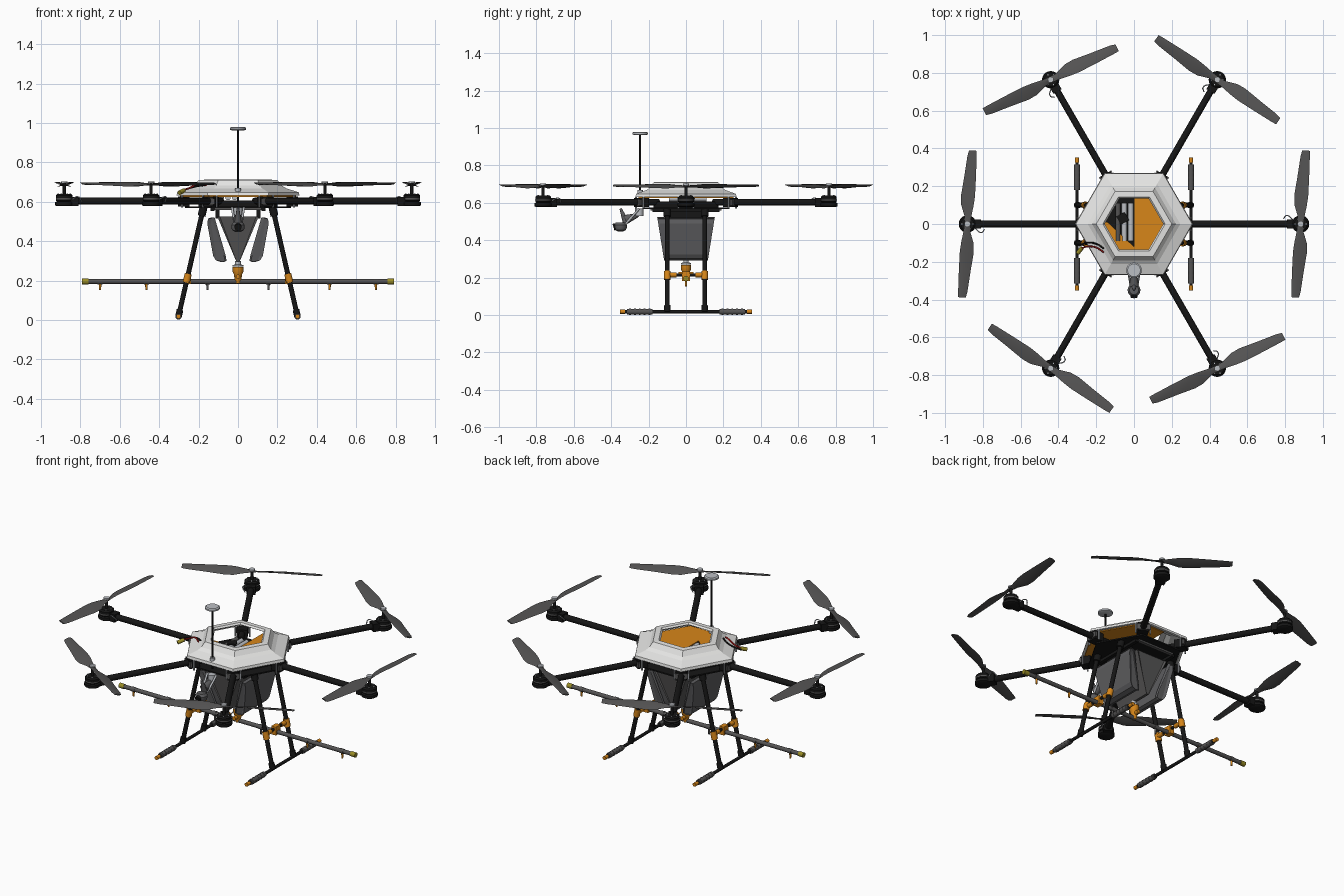
import bpy, bmesh
from math import sin, cos, pi, radians
from mathutils import Vector, Matrix

cube = bpy.data.objects.get("Cube")
if cube:
    bpy.data.objects.remove(cube, do_unlink=True)


def material(name, r, g, b):
    m = bpy.data.materials.new(name)
    m.use_nodes = True
    m.diffuse_color = (r, g, b, 1)
    bsdf = next(n for n in m.node_tree.nodes if n.type == 'BSDF_PRINCIPLED')
    bsdf.inputs["Base Color"].default_value = (r, g, b, 1)
    bsdf.inputs["Roughness"].default_value = 0.6
    return m


WHITE = material("shell white", 0.78, 0.78, 0.77)
BLACK = material("carbon black", 0.008, 0.008, 0.008)
GREY = material("blade grey", 0.09, 0.088, 0.088)
TANK = material("tank grey", 0.11, 0.11, 0.115)
ORANGE = material("orange", 0.68, 0.24, 0.01)
SILVER = material("silver", 0.5, 0.52, 0.55)
GOLD = material("olive gold", 0.33, 0.27, 0.02)
RED = material("wire red", 0.4, 0.01, 0.01)


def finish(name, bm, mat, smooth=False):
    bmesh.ops.recalc_face_normals(bm, faces=bm.faces[:])
    me = bpy.data.meshes.new(name)
    bm.to_mesh(me)
    bm.free()
    me.materials.append(mat)
    ob = bpy.data.objects.new(name, me)
    bpy.context.collection.objects.link(ob)
    if smooth:
        bpy.ops.object.select_all(action='DESELECT')
        ob.select_set(True)
        bpy.context.view_layer.objects.active = ob
        bpy.ops.object.shade_smooth_by_angle(angle=radians(35))
    return ob


def rod(name, a, b, r, mat, r2=None, sides=16):
    """Cylinder or cone from a to b."""
    a, b = Vector(a), Vector(b)
    d = b - a
    bm = bmesh.new()
    m = Matrix.Translation((a + b) / 2) @ d.to_track_quat('Z', 'Y').to_matrix().to_4x4()
    bmesh.ops.create_cone(bm, cap_ends=True, segments=sides, radius1=r,
                          radius2=r if r2 is None else r2, depth=d.length, matrix=m)
    return finish(name, bm, mat, True)


def box(name, c, size, mat, turn=0):
    bm = bmesh.new()
    bmesh.ops.create_cube(bm, size=1, matrix=Matrix.Translation(c)
                          @ Matrix.Rotation(turn, 4, 'Z') @ Matrix.Diagonal((*size, 1)))
    return finish(name, bm, mat)


def loft(name, rings, mat, smooth=False, caps=True):
    """Skin a list of rings that have equal point counts."""
    bm = bmesh.new()
    vs = [[bm.verts.new(p) for p in ring] for ring in rings]
    n = len(vs[0])
    for lo, hi in zip(vs, vs[1:]):
        for i in range(n):
            bm.faces.new((lo[i], lo[(i + 1) % n], hi[(i + 1) % n], hi[i]))
    if caps:
        bm.faces.new(vs[0])
        bm.faces.new(vs[-1])
    return finish(name, bm, mat, smooth)


def lathe(name, profile, mat, centre=(0, 0, 0), sides=20, smooth=True, caps=True):
    c = Vector(centre)
    rings = [[c + Vector((r * cos(2 * pi * i / sides), r * sin(2 * pi * i / sides), z))
              for i in range(sides)] for r, z in profile]
    return loft(name, rings, mat, smooth, caps)


def plate(name, outline, z, thick, mat):
    return loft(name, [[(x, y, z + h) for x, y in outline] for h in (0, thick)], mat)


def wire(name, pts, r, mat):
    cu = bpy.data.curves.new(name, 'CURVE')
    cu.dimensions = '3D'
    cu.bevel_depth, cu.bevel_resolution, cu.resolution_u = r, 2, 6
    sp = cu.splines.new('BEZIER')
    sp.bezier_points.add(len(pts) - 1)
    for bp, p in zip(sp.bezier_points, pts):
        bp.co = p
        bp.handle_left_type = bp.handle_right_type = 'AUTO'
    cu.materials.append(mat)
    bpy.context.collection.objects.link(bpy.data.objects.new(name, cu))


# Hexagonal shell with an open top
lathe("shell", [(.295, .632), (.312, .632), (.308, .648), (.245, .668), (.222, .682), (.2, .71),
                (.165, .712), (.155, .702), (.19, .698), (.215, .672), (.295, .645), (.295, .632)],
      WHITE, sides=6, smooth=False, caps=False)

# Frame plates and electronics
lathe("bottom_plate", [(.27, .568), (.27, .576)], BLACK, sides=6, smooth=False)
lathe("core_box", [(.2, .576), (.2, .606)], BLACK, sides=6, smooth=False)
plate("orange_deck", [(.295, 0), (.148, .255), (0, .255), (0, -.12), (-.14, .01), (-.295, 0),
                      (-.148, -.255), (.148, -.255)], .625, .006, ORANGE)
for i in range(3):
    rod("battery_cell", (-.085 + i * .034, -.09, .622), (-.085 + i * .034, .11, .622), .014,
        SILVER if i else GREY)
box("controller", (-.06, .03, .634), (.05, .05, .012), BLACK, .5)
for s in (-1, 1):
    box("belly_rail", (s * .13, 0, .56), (.02, .36, .016), BLACK)
for i in range(4):
    box("belly_slat", (0, -.18 + .12 * i, .563), (.24, .02, .01), GREY)

# Six arms, each with clamp, motor and propeller
for k in range(6):
    a = k * pi / 3
    d = Vector((cos(a), sin(a), 0))
    side = Vector((-sin(a), cos(a), 0))
    up = Vector((0, 0, 1))
    hub = d * .882
    rod("arm", d * .17 + up * .603, d * .87 + up * .603, .0175, BLACK)
    box("arm_clamp", d * .275 + up * .602, (.06, .06, .05), BLACK, a)
    box("clamp_plate", d * .3 + up * .602, (.012, .075, .03), GREY, a)
    for s in (-1, 1):
        rod("clamp_bolt", d * .285 + side * s * .04 + up * .57,
            d * .285 + side * s * .04 + up * .632, .005, SILVER, sides=8)
    lathe("motor_mount", [(.04, .578), (.046, .582), (.046, .598), (.04, .602)], BLACK, hub)
    box("motor_bracket", d * .835 + up * .602, (.05, .05, .046), BLACK, a)
    lathe("motor", [(.034, .6), (.042, .606), (.042, .632), (.034, .64)], BLACK, hub)
    lathe("motor_band", [(.0428, .612), (.0428, .618)], GREY, hub)
    for j in range(6):
        q = hub + Vector((cos(j * pi / 3), sin(j * pi / 3), 0)) * .03
        rod("motor_bolt", q + up * .636, q + up * .643, .004, SILVER, sides=8)
    rod("motor_shaft", hub + up * .638, hub + up * .695, .008, BLACK)
    rod("prop_cap", hub + up * .694, hub + up * .703, .016, SILVER)
    wire("motor_lead", [hub - d * .04 + side * .02 + up * .61, hub - d * .07 + side * .045 + up * .625,
                        hub - d * .09 + side * .03 + up * .6], .003, SILVER)
    # Blade stations: radius, trailing edge, leading edge, pitch height
    turn = radians(86) + a
    along = Vector((cos(turn), sin(turn), 0))
    across = Vector((sin(turn), -cos(turn), 0))
    stations = [(0, .016, .016, 0), (.04, .018, .018, .006), (.1, .04, .026, .012),
                (.15, .044, .03, .011), (.25, .034, .028, .008), (.36, .025, .024, .005),
                (.39, .018, .022, .004)]
    for s in (-1, 1):
        rings = []
        for r, back, front, h in stations:
            p = hub + along * s * r + up * (.688 + .012 * r)
            e, f = -across * s * back - up * h, across * s * front + up * h
            t = up * .005
            rings.append([p + e, p + e * .3 - t, p + f, p + f * .3 + t])
        loft("propeller_blade", rings, GREY, True)

# Landing gear
for s in (-1, 1):
    for t in (-1, 1):
        top, foot = Vector((s * .175, t * .1, .572)), Vector((s * .302, t * .1, .018))
        rod("leg", top, foot, .0125, BLACK)
        rod("leg_socket", top, top.lerp(foot, .08), .02, BLACK)
        rod("leg_clamp", top.lerp(foot, .61), top.lerp(foot, .69), .018, ORANGE)
        rod("leg_foot", top.lerp(foot, .94), top.lerp(foot, 1.0), .017, BLACK)
        rod("skid_foam", (s * .302, t * .18, .018), (s * .302, t * .315, .018), .015, GREY)
        for j in range(5):
            y = t * (.195 + j * .026)
            rod("foam_rib", (s * .302, y - .005, .018), (s * .302, y + .005, .018), .0165, GREY)
        rod("skid_tip", (s * .302, t * .325, .018), (s * .302, t * .352, .018), .011, ORANGE)
    rod("skid", (s * .302, -.33, .018), (s * .302, .33, .018), .009, BLACK)
    rod("leg_crossbar", (s * .254, -.1, .215), (s * .254, .1, .215), .008, BLACK)
    for y in (-.07, .07):
        rod("crossbar_sleeve", (s * .254, y - .02, .215), (s * .254, y + .02, .215), .013, ORANGE)
    box("boom_clamp", (s * .254, 0, .207), (.03, .044, .05), ORANGE)

# Spray boom with nozzles
rod("spray_boom", (-.77, 0, .195), (.77, 0, .195), .012, GREY)
for s in (-1, 1):
    rod("boom_cap", (s * .76, 0, .195), (s * .792, 0, .195), .0145, GOLD)
    for x, m in ((.155, GREY), (.465, ORANGE), (.7, ORANGE)):
        rod("nozzle", (s * x, 0, .19), (s * x, 0, .152), .007, m, .005)
        rod("nozzle_collar", (s * (x - .012), 0, .195), (s * (x + .012), 0, .195), .014, GREY)

# Tank: tapered centre hopper and two slanted side lobes
def slab(name, outline, mat):
    rings = []
    for e, inset in ((-1, .03), (-1, 0), (1, 0), (1, .03)):
        rings.append([(x * (1 - inset * 4), e * (.155 - .16 * (.53 - z) - inset * .2), z)
                      for x, z in outline])
    return loft(name, rings, mat)


slab("tank_hopper", [(-.105, .525), (.105, .525), (.008, .295), (-.008, .295)], GREY)
for s in (-1, 1):
    slab("tank_lobe", [(s * x, z) for x, z in
                       ((.135, .52), (.152, .515), (.156, .49), (.126, .325), (.112, .302),
                        (.085, .293), (.066, .3), (.072, .33))], TANK)
    box("tank_hanger", (s * .105, 0, .54), (.02, .2, .05), BLACK)

# Pump beneath the tank
lathe("pump", [(.012, .185), (.016, .2), (.022, .235), (.027, .245), (.027, .268)], ORANGE)
lathe("pump_flange", [(.028, .27), (.028, .278), (.014, .282), (.014, .3)], SILVER)
rod("pump_outlet", (0, -.04, .22), (0, .04, .22), .011, ORANGE)

# Camera pod below the nose
rod("camera_mount", (0, -.25, .57), (0, -.25, .53), .022, SILVER)
rod("camera_stem", (0, -.255, .535), (0, -.325, .51), .01, TANK, .026)
rod("camera_yoke", (0, -.32, .495), (0, -.35, .57), .018, TANK, .006)
lathe("camera_body", [(.012, .446), (.028, .454), (.034, .468), (.034, .482), (.024, .496)],
      TANK, (0, -.35, 0))
rod("camera_lens", (0, -.375, .474), (0, -.388, .47), .018, BLACK)
for s in (-1, 1):
    rod("camera_strut", (s * .03, -.25, .57), (s * .018, -.32, .49), .006, SILVER)

# Antenna mast
rod("mast_base", (0, -.245, .632), (0, -.245, .67), .014, SILVER)
rod("mast", (0, -.245, .6), (0, -.245, .965), .005, BLACK)
lathe("antenna_disc", [(.03, .962), (.041, .966), (.041, .975), (.034, .98)], SILVER, (0, -.245, 0))

# Power leads at the side
for i, m in enumerate((RED, BLACK)):
    o = i * .02
    wire("power_lead", [(-.16, -.15 + o, .685), (-.2, -.125 + o, .69 - o / 2),
                        (-.25, -.12 + o, .668), (-.29, -.135 + o, .655)], .0045, m)
rod("power_plug", (-.275, -.125, .657), (-.298, -.155, .645), .011, GOLD)
